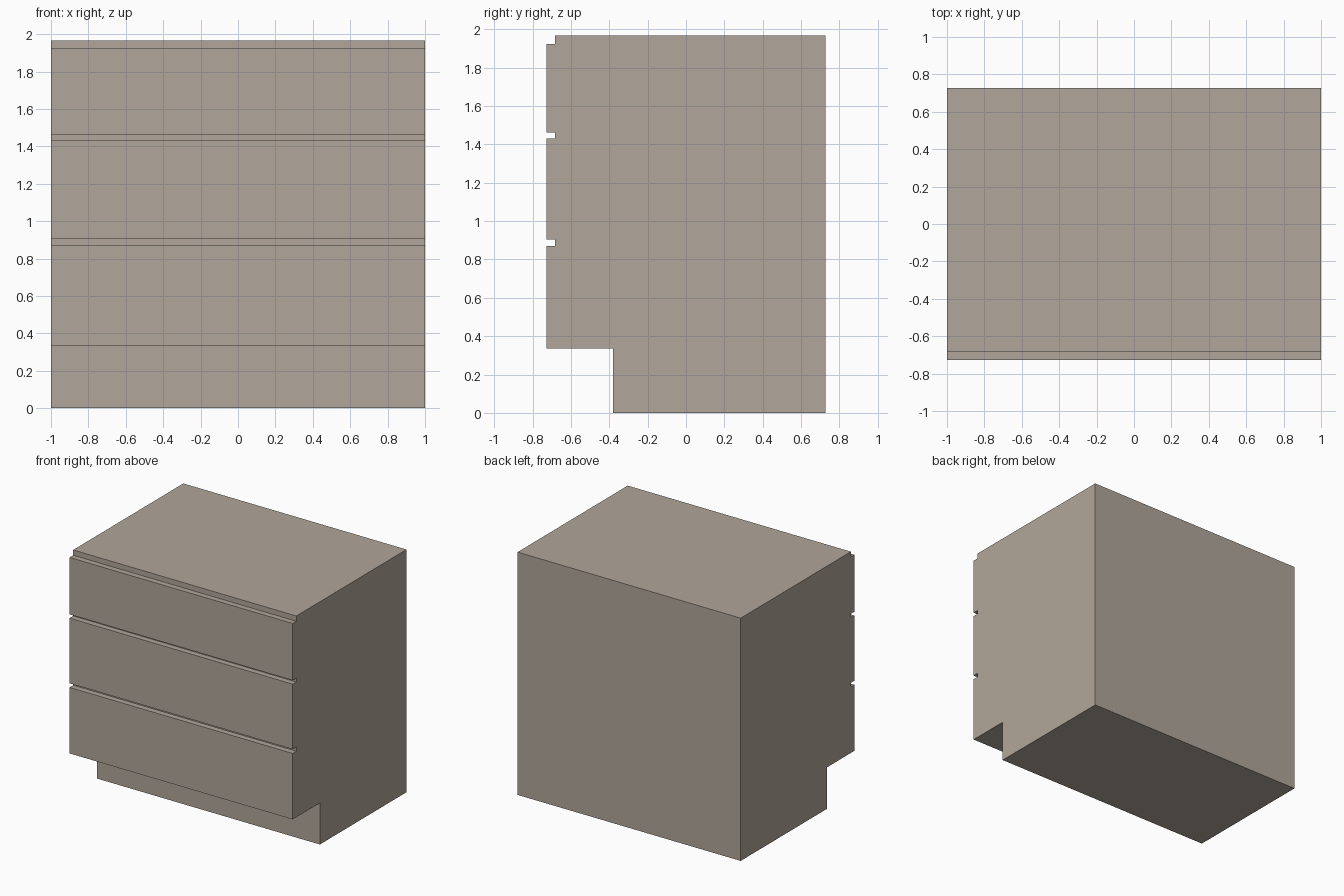
import bpy
import bmesh

if "Cube" in bpy.data.objects:
    bpy.data.objects.remove(bpy.data.objects["Cube"])

HALF_W = 1.0
BACK_Y, BODY_Y, FRONT_Y, PLINTH_Y = 0.728, -0.682, -0.728, -0.38
TOP_Z, KICK_Z = 1.967, 0.336

# Warm grey-brown finish shared by every part
finish = bpy.data.materials.new("taupe_finish")
finish.diffuse_color = (0.44, 0.38, 0.325, 1)
finish.use_nodes = True
finish.node_tree.nodes["Principled BSDF"].inputs["Base Color"].default_value = finish.diffuse_color


def extrude_profile(name, profile):
    """Extrude a closed (y, z) profile across the full cabinet width."""
    bm = bmesh.new()
    face = bm.faces.new([bm.verts.new((-HALF_W, y, z)) for y, z in profile])
    result = bmesh.ops.extrude_face_region(bm, geom=[face])
    verts = [v for v in result["geom"] if isinstance(v, bmesh.types.BMVert)]
    bmesh.ops.translate(bm, verts=verts, vec=(2 * HALF_W, 0, 0))
    bmesh.ops.recalc_face_normals(bm, faces=bm.faces)
    mesh = bpy.data.meshes.new(name)
    bm.to_mesh(mesh)
    bm.free()
    mesh.materials.append(finish)
    obj = bpy.data.objects.new(name, mesh)
    bpy.context.collection.objects.link(obj)
    return obj


# Cabinet carcass with the recessed toe kick
extrude_profile("cabinet_body", [
    (BACK_Y, 0), (BACK_Y, TOP_Z), (BODY_Y, TOP_Z),
    (BODY_Y, KICK_Z), (PLINTH_Y, KICK_Z), (PLINTH_Y, 0),
])

# Three full-width drawer fronts separated by finger grooves
drawers = {
    "bottom_drawer_front": (KICK_Z, 0.871),
    "middle_drawer_front": (0.904, 1.432),
    "top_drawer_front": (1.463, 1.924),
}
for name, (low, high) in drawers.items():
    extrude_profile(name, [
        (BODY_Y, low), (BODY_Y, high), (FRONT_Y, high), (FRONT_Y, low),
    ])
